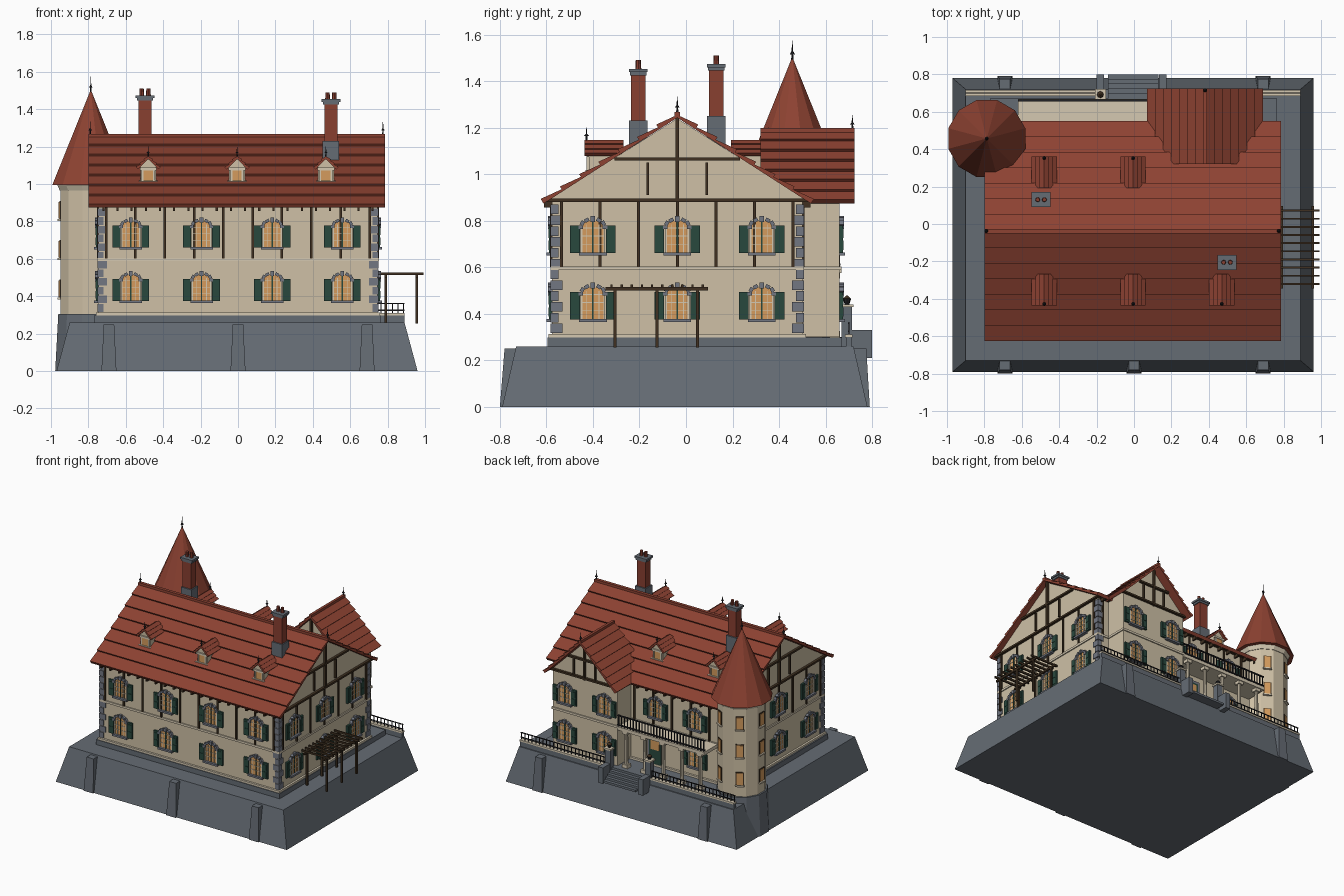
import bpy, bmesh, math
from mathutils import Matrix, Vector

if "Cube" in bpy.data.objects:
    bpy.data.objects.remove(bpy.data.objects["Cube"], do_unlink=True)

COLOURS = {
    "plaster": (0.62, 0.53, 0.38), "stone": (0.13, 0.15, 0.175), "quoin_stone": (0.17, 0.185, 0.225),
    "roof_red": (0.27, 0.055, 0.032), "brick": (0.25, 0.05, 0.03), "timber": (0.05, 0.03, 0.015),
    "shutter_green": (0.022, 0.065, 0.048), "warm_glass": (0.66, 0.33, 0.11),
    "iron": (0.015, 0.015, 0.018), "trim": (0.66, 0.58, 0.44)}
MATS = {}
for key, rgb in COLOURS.items():
    m = bpy.data.materials.new(key)
    m.use_nodes = True
    m.diffuse_color = (*rgb, 1)
    m.node_tree.nodes["Principled BSDF"].inputs["Base Color"].default_value = (*rgb, 1)
    MATS[key] = m


class Part:
    """Collects simple solids into one object."""
    def __init__(self, name, M=None):
        self.name, self.bm, self.slots, self.M = name, bmesh.new(), [], M or Matrix()

    def paint(self, verts, mat):
        if mat not in self.slots:
            self.slots.append(mat)
        for f in {f for v in verts for f in v.link_faces}:
            f.material_index = self.slots.index(mat)
        bmesh.ops.transform(self.bm, matrix=self.M, verts=verts)

    def box(self, mat, x0, x1, y0, y1, z0, z1, taper=(0, 0), spin=None):
        vs = bmesh.ops.create_cube(self.bm, size=1)["verts"]
        for v in vs:
            top = v.co.z > 0
            half = [(x1 - x0) / 2 - top * taper[0], (y1 - y0) / 2 - top * taper[1], (z1 - z0) / 2]
            v.co = Vector([2 * c * h for c, h in zip(v.co, half)])
            if spin:
                v.co = Matrix.Rotation(spin, 3, "Y") @ v.co
            v.co += Vector((x0 + x1, y0 + y1, z0 + z1)) / 2
        self.paint(vs, mat)

    def block(self, mat, x, y, z, sx, sy, sz, spin=None):
        self.box(mat, x - sx / 2, x + sx / 2, y - sy / 2, y + sy / 2, z - sz / 2, z + sz / 2, spin=spin)

    def prism(self, mat, pts, axis, a, b):
        place = (lambda p, t: (t, *p)) if axis == "x" else (lambda p, t: (p[0], t, p[1]))
        ends = [[self.bm.verts.new(place(p, t)) for p in pts] for t in (a, b)]
        n = len(pts)
        for e in ends:
            self.bm.faces.new(e)
        for i in range(n):
            j = (i + 1) % n
            self.bm.faces.new((ends[0][i], ends[0][j], ends[1][j], ends[1][i]))
        self.paint(ends[0] + ends[1], mat)

    def cone(self, mat, x, y, z0, z1, r0, r1, n=8, turn=0):
        M = Matrix.Translation((x, y, (z0 + z1) / 2)) @ Matrix.Rotation(turn, 4, "Z")
        vs = bmesh.ops.create_cone(self.bm, cap_ends=True, segments=n, radius1=r0, radius2=r1,
                                   depth=z1 - z0, matrix=M)["verts"]
        self.paint(vs, mat)

    def gable_roof(self, axis, mid, half, a, b, ridge, eave, rows, lift=0.014):
        # overlapping courses of tiles on both slopes
        d = Vector((half, eave - ridge))
        nrm = Vector((-d.y, d.x)).normalized()
        for side in (-1, 1):
            for i in range(rows):
                p, q = d * (i / rows), d * ((i + 1) / rows)
                pts = [p, q + nrm * lift, q - nrm * 0.01, p - nrm * 0.01]
                self.prism("roof_red", [(mid + side * v.x, ridge + v.y) for v in pts], axis, a, b)

    def finial(self, x, y, z, h):
        self.cone("iron", x, y, z - 0.02, z + h, 0.006, 0.001, 6)
        self.cone("iron", x, y, z + h * .3, z + h * .45, 0.011, 0.004, 6)

    def mesh(self):
        bmesh.ops.recalc_face_normals(self.bm, faces=self.bm.faces)
        me = bpy.data.meshes.new(self.name)
        self.bm.to_mesh(me)
        self.bm.free()
        for s in self.slots:
            me.materials.append(MATS[s])
        return me

    def done(self):
        return put(self.name, self.mesh())


def put(name, me, M=None):
    ob = bpy.data.objects.new(name, me)
    bpy.context.collection.objects.link(ob)
    ob.matrix_world = M or Matrix()
    return ob


def facing(x, y, degrees):
    return Matrix.Translation((x, y, 0)) @ Matrix.Rotation(math.radians(degrees), 4, "Z")


# ---- terrace ----
MID = -0.0375
p = Part("terrace_base")
p.box("stone", -.97, .96, -.79, .78, 0, .26, taper=(.07, .06))
for x in (-.69, 0, .69):
    p.box("stone", x - .04, x + .04, -.80, -.66, 0, .25, taper=(.012, .02))
    if x:
        p.box("stone", x - .04, x + .04, .65, .79, 0, .25, taper=(.012, .015))
p.box("stone", -.77, .765, -.595, .67, .25, .298)
p.box("trim", -.76, .76, -.59, .515, .298, .313)
p.done()

# ---- main house and wing walls ----
p = Part("house_walls")
wall = [(-.5375, .3), (.5375, .3), (.5375, .9), (0, 1.24), (-.5375, .9)]
p.prism("plaster", [(u + MID, z) for u, z in wall], "x", -.745, .745)
p.box("trim", -.753, .753, -.583, .508, .588, .604)
p.done()
p = Part("wing_walls")
p.prism("plaster", [(.11, .3), (.65, .3), (.65, .895), (.38, 1.165), (.11, .895)], "y", .34, .66)
p.box("trim", .103, .657, .5, .668, .588, .604)
p.done()

# ---- roofs ----
p = Part("main_roof")
p.gable_roof("x", MID, .58, -.80, .785, 1.255, .882, 7)
p.box("roof_red", -.80, .785, MID - .012, MID + .012, 1.25, 1.268)
for x in (-.79, .775):
    p.finial(x, MID, 1.265, .07)
p.done()
p = Part("wing_roof")
p.gable_roof("y", .38, .3, .32, .725, 1.185, .882, 7)
p.box("roof_red", .37, .39, .32, .725, 1.18, 1.198)
p.finial(.38, .715, 1.195, .06)
p.done()

# ---- timber framing ----
sides = [("front", facing(0, -.575, 0), .745), ("right", facing(.745, MID, 90), .5375),
         ("back", facing(0, .5, 180), .745), ("left", facing(-.745, MID, -90), .5375)]
for side, M, half in sides:
    p = Part("timber_" + side, M)
    gable = half < .6
    n = 6 if gable else 9
    for i in range(n + 1):
        p.block("timber", (half - .04) * (2 * i / n - 1), -.003, .742, .013, .012, .28)
    p.block("timber", 0, -.008, .888, 2 * half + (.06 if gable else 0), .022, .014)
    if gable:
        p.block("timber", 0, -.008, 1.07, .016, .02, .35)
        p.block("timber", 0, -.008, 1.065, .54, .02, .014)
        for x in (-.127, .127):
            p.block("timber", x, -.006, .98, .012, .016, .14)
    else:
        for i in range(20):
            p.block("timber", -.72 + i * 1.44 / 19, -.018, .868, .011, .036, .024)
    p.done()
for name, M in (("wing_timber_back", facing(.38, .66, 180)), ("wing_timber_front", facing(.38, .34, 0))):
    p = Part(name, M)
    p.block("timber", 0, -.008, .892, .56, .022, .014)
    p.block("timber", 0, -.008, 1.02, .015, .02, .28)
    p.block("timber", 0, -.008, 1.03, .26, .02, .014)
    for x in (-.09, .09):
        p.block("timber", x, -.006, .96, .012, .016, .13)
    p.done()

# ---- corner quoins ----
p = Part("corner_quoins")
for sx in (-1, 1):
    for sy in (-1, 1):
        for i in range(12):
            a, b = (.052, .034) if i % 2 else (.034, .052)
            cx, cy = sx * (.752 - a / 2), MID + sy * (.5445 - b / 2)
            p.block("quoin_stone", cx, cy, .337 + i * .0465, a, b, .041)
p.done()

# ---- arched window with shutters, shared by every wall ----
w = Part("window")
arch = [(.05 * math.cos(t), .108 + .028 * math.sin(t)) for t in [math.pi * k / 8 for k in range(9)]]
w.prism("warm_glass", [(-.05, 0), (.05, 0)] + arch, "y", -.006, .004)
for x in (-.049, .049):
    w.block("trim", x, -.005, .055, .008, .014, .11)
w.block("shutter_green", 0, -.006, .067, .007, .01, .134)
for x in (-.026, .026):
    w.block("trim", x, -.005, .06, .004, .01, .12)
for z in (.035, .07, .105):
    w.block("trim", 0, -.005, z, .096, .009, .004)
for k in range(7):
    t = math.pi * k / 6
    w.block("quoin_stone", .052 * math.cos(t), -.008, .108 + .035 * math.sin(t), .02, .022,
            .026 if k == 3 else .016, spin=math.pi / 2 - t if 0 < k < 6 else 0)
w.block("quoin_stone", 0, -.01, -.007, .12, .028, .014)
for s in (-1, 1):
    w.block("shutter_green", s * .077, -.007, .056, .042, .014, .118)
    for z in (.03, .082):
        w.block("shutter_green", s * .077, -.014, z, .03, .006, .04)
window = w.mesh()
FLOORS = (("lower", .378), ("upper", .664))
spots = {"front": (-.573, -.195, .183, .558), "right": (-.363, 0, .363),
         "left": (0, .363), "back": (.1, .43)}
rows = [(n, M, spots[n]) for n, M, h in sides] + [("wing", facing(.38, .66, 180), (-.165, .165))]
for side, M, xs in rows:
    for floor, z in FLOORS:
        for i, x in enumerate(xs):
            if (side, floor, i) != ("back", "lower", 0):
                put(f"window_{side}_{floor}_{i + 1}", window, M @ Matrix.Translation((x, 0, z)))

# ---- dormers ----
d = Part("dormer")
d.prism("plaster", [(-.042, .96), (.042, .96), (.042, 1.1), (0, 1.135), (-.042, 1.1)], "y", 0, .14)
d.block("warm_glass", 0, -.001, 1.045, .05, .008, .055)
d.block("trim", 0, -.004, 1.012, .1, .02, .012)
for x in (-.03, .03):
    d.block("trim", x, -.003, 1.045, .01, .012, .06)
d.block("trim", 0, -.003, 1.08, .09, .014, .014)
d.gable_roof("y", 0, .062, -.018, .15, 1.148, 1.085, 3, lift=.008)
d.finial(0, -.01, 1.15, .05)
dormer = d.mesh()
for i, x in enumerate((-.48, -.005, .47)):
    put(f"dormer_front_{i + 1}", dormer, facing(x, -.418, 0))
    if i < 2:
        put(f"dormer_back_{i + 1}", dormer, facing(x, .343, 180))

# ---- chimneys ----
for name, x, y, dz in (("chimney_back", -.497, .13, .02), ("chimney_front", .497, -.205, 0)):
    p = Part(name)
    p.block("stone", x, y, 1.13 + dz / 2, .088, .08, .2 + dz)
    p.block("brick", x, y, 1.32 + dz, .07, .062, .22)
    p.block("stone", x, y, 1.432 + dz, .085, .07, .014)
    p.block("stone", x, y, 1.446 + dz, .1, .08, .014)
    for s in (-.018, .018):
        p.cone("brick", x + s, y, 1.45 + dz, 1.49 + dz, .013, .011)
    p.done()

# ---- round corner tower ----
TX, TY, TURN = -.787, .457, math.pi / 12
p = Part("tower")
p.cone("stone", TX, TY, 0, .305, .197, .18, 12, TURN)
p.cone("plaster", TX, TY, .3, 1.0, .168, .168, 12, TURN)
p.cone("trim", TX, TY, .965, .995, .172, .185, 12, TURN)
p.cone("roof_red", TX, TY, .995, 1.495, .213, .004, 12, TURN)
p.finial(TX, TY, 1.49, .085)
p.done()
for deg in (60, 120, 180):
    p = Part(f"tower_windows_{deg}", facing(TX, TY, deg + 90) @ Matrix.Translation((0, -.163, 0)))
    for z in (.44, .65, .86):
        p.block("timber", 0, 0, z, .056, .01, .1)
        p.block("warm_glass", 0, -.003, z, .044, .012, .088)
        p.block("trim", 0, -.006, z - .052, .062, .02, .01)
    p.done()

# ---- back porch with balcony ----
p = Part("balcony")
p.box("trim", -.62, .11, .49, .668, .575, .6)
for i in range(5):
    x = -.57 + i * .155
    p.block("trim", x, .64, .31, .045, .045, .03)
    p.cone("trim", x, .64, .3, .56, .016, .013, 10)
    p.block("trim", x, .64, .565, .042, .042, .025)
for i in range(30):
    p.block("iron", -.61 + i * .0245, .66, .64, .006, .006, .08)
for z in (.612, .683):
    p.block("iron", -.255, .66, z, .73, .01, .008)
p.done()
p = Part("porch_door", facing(0, .5, 180))
p.block("quoin_stone", .1, 0, .42, .13, .016, .23)
p.block("shutter_green", .1, -.006, .41, .1, .012, .21)
p.block("warm_glass", .1, -.008, .46, .07, .014, .08)
p.done()

# ---- garden wall, railing, gate and steps ----
p = Part("garden_fence")
for x0, x1 in ((-.9, -.17), (.16, .89)):
    p.box("stone", x0, x1, .688, .712, .25, .3)
    p.box("trim", x0, x1, .684, .716, .298, .31)
    for z in (.325, .36):
        p.box("iron", x0, x1, .697, .703, z - .003, z + .003)
    for i in range(25):
        p.block("iron", x0 + .005 + i * (x1 - x0 - .01) / 24, .7, .335, .005, .005, .058)
p.done()
p = Part("garden_steps")
for i in range(5):
    p.box("stone", -.14, .13, .66, .70 + i * .025, .22, .30 - i * .016)
for x in (-.18, .155):
    p.block("stone", x, .74, .27, .04, .12, .12)
    p.block("stone", x, .692, .34, .045, .045, .18)
    p.block("trim", x, .692, .435, .058, .058, .012)
    p.cone("iron", x, .692, .44, .465, .01, .018)
    p.cone("timber", x, .692, .465, .478, .018, .004)
p.done()

# ---- side pergola ----
p = Part("pergola")
for x in (.79, .955):
    for y in (-.305, -.125, .05):
        p.block("timber", x, y, .385, .013, .013, .26)
    p.block("timber", x, -.125, .508, .013, .44, .014)
for i in range(10):
    p.block("timber", .875, -.32 + i * .0435, .52, .235, .01, .014)
p.done()
